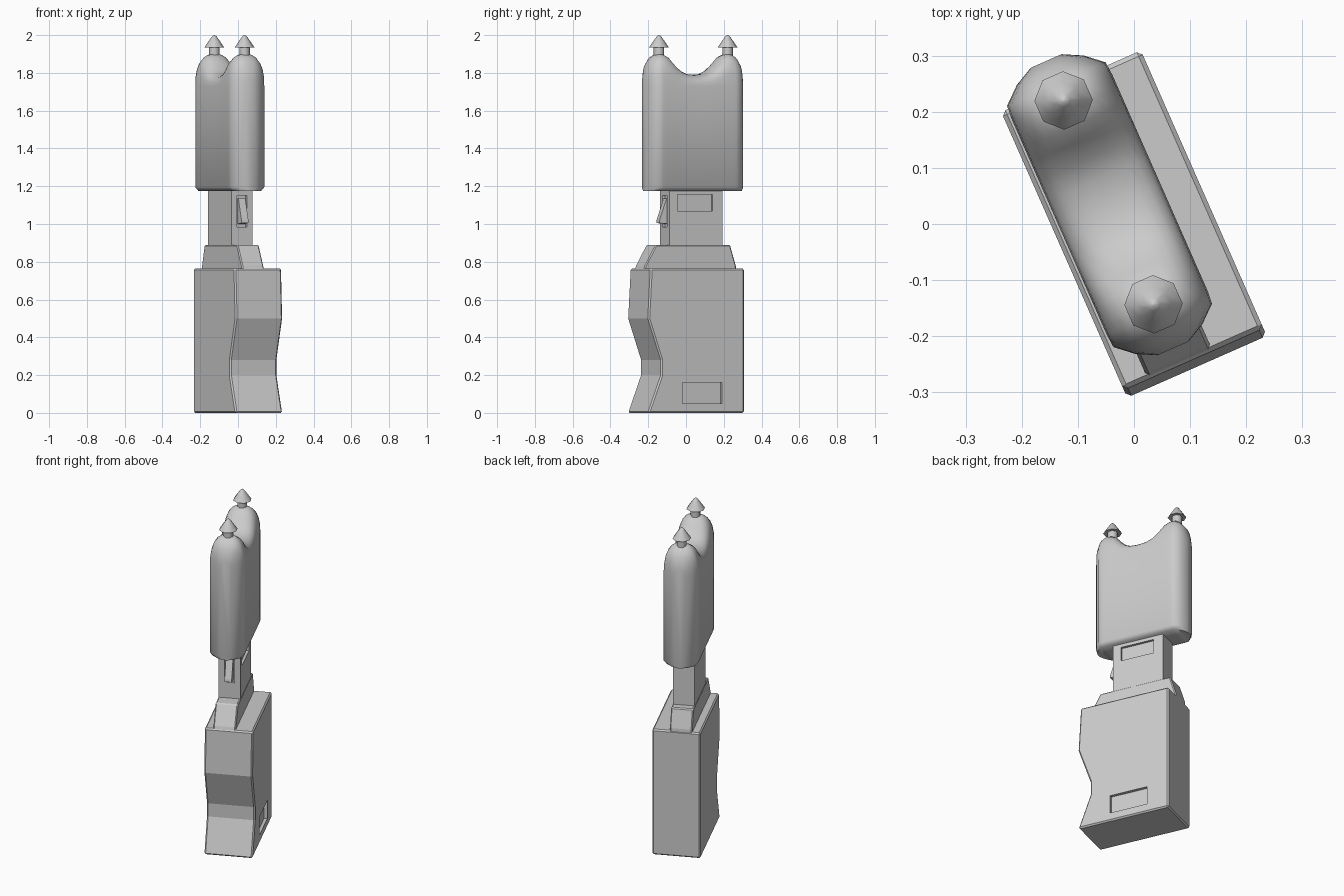
import bpy, bmesh, math
from mathutils import Vector

if "Cube" in bpy.data.objects:
    bpy.data.objects.remove(bpy.data.objects["Cube"], do_unlink=True)

TURN = math.radians(23.8)   # whole device stands turned about z
CX = -0.026                 # offset of neck and head from the body's middle

grey = bpy.data.materials.new("light grey")
grey.use_nodes = True
grey.diffuse_color = (0.6, 0.6, 0.6, 1)
grey.node_tree.nodes["Principled BSDF"].inputs["Base Color"].default_value = (0.6, 0.6, 0.6, 1)


def loft(name, rings, smooth=None, bevel=0, cutter=False):
    """Skin matching closed rings of points and cap both ends."""
    bm = bmesh.new()
    loops = [[bm.verts.new(p) for p in ring] for ring in rings]
    n = len(loops[0])
    for a, b in zip(loops, loops[1:]):
        for i in range(n):
            j = (i + 1) % n
            bm.faces.new((a[i], a[j], b[j], b[i]))
    bm.faces.new(loops[0])
    bm.faces.new(loops[-1])
    bmesh.ops.recalc_face_normals(bm, faces=bm.faces)
    mesh = bpy.data.meshes.new(name)
    bm.to_mesh(mesh)
    bm.free()
    mesh.materials.append(grey)
    ob = bpy.data.objects.new(name, mesh)
    ob.rotation_euler.z = TURN
    bpy.context.collection.objects.link(ob)
    if smooth:
        bpy.ops.object.select_all(action='DESELECT')
        ob.select_set(True)
        bpy.context.view_layer.objects.active = ob
        bpy.ops.object.shade_smooth_by_angle(angle=math.radians(smooth))
    if bevel:
        mod = ob.modifiers.new("edge bevel", 'BEVEL')
        mod.width, mod.segments = bevel, 1
        mod.limit_method, mod.angle_limit = 'ANGLE', math.radians(55)
    if cutter:
        ob.hide_render = True
        ob.hide_viewport = True
        ob.display_type = 'WIRE'
    return ob


def side_prism(name, profile, x0, x1, **kw):
    """Extrude a (y, z) profile across x."""
    return loft(name, [[(x, y, z) for y, z in profile] for x in (x0, x1)], **kw)


def box_profile(y0, y1, z0, z1):
    return [(y0, z0), (y1, z0), (y1, z1), (y0, z1)]


def cut(target, cutter):
    mod = target.modifiers.new("recess", 'BOOLEAN')
    mod.operation, mod.object, mod.solver = 'DIFFERENCE', cutter, 'EXACT'


# Body with a finger grip along the front
body = side_prism("body_grip", [(-.278, 0), (.278, 0), (.278, .765), (-.263, .765),
                                (-.278, .5), (-.203, .28), (-.203, .2)],
                  -.136, .136, bevel=.008)
cut(body, side_prism("body_panel_cutter", box_profile(-.08, .148, .05, .16),
                     .118, .16, cutter=True))

# Sloped shoulder and neck
side_prism("shoulder", [(-.262, .75), (.276, .75), (.274, .78), (.24, .89), (-.19, .89), (-.252, .78)],
           CX - .063, CX + .063, bevel=.006)
neck = side_prism("neck", box_profile(-.112, .195, .87, 1.2), CX - .061, CX + .061)
cut(neck, side_prism("neck_panel_cutter", box_profile(-.064, .138, 1.07, 1.155),
                     CX + .046, CX + .1, cutter=True))
cut(neck, side_prism("switch_slot_cutter", box_profile(-.15, -.097, .985, 1.15),
                     CX - .028, CX + .028, cutter=True))

# Tilted switch in the slot
side_prism("switch", [(-.095, 1.0), (-.152, 1.005), (-.15, 1.02), (-.11, 1.135), (-.095, 1.135)],
           CX - .02, CX + .02)

# Head: arched cross-sections swept along y, two humps with a dip between
half = [(0, .098, 1.79), (.05, .098, 1.795), (.09, .098, 1.815), (.125, .098, 1.85),
        (.155, .098, 1.885), (.185, .098, 1.9), (.21, .098, 1.9), (.235, .096, 1.885),
        (.262, .065, 1.85), (.28, .03, 1.78)]
stations = [(-y, w, h) for y, w, h in reversed(half[1:])] + half


def head_ring(y, w, h):
    rise = max(h - 1.73, .03)
    ring = [(CX + w - .018, 1.175), (CX + w, 1.195)]
    for k in range(13):
        t = math.pi * k / 12
        c = math.cos(t)
        ring.append((CX + w * math.copysign(abs(c) ** .75, c),
                     h - rise + rise * math.sin(t) ** .8))
    ring += [(CX - w, 1.195), (CX - w + .018, 1.175)]
    return [(x, y + .049, z) for x, z in ring]


loft("head", [head_ring(*s) for s in stations], smooth=50)

# Prongs: eight-sided stems with pointed caps
prong = [(.028, 1.87), (.028, 1.938), (.052, 1.935), (.032, 1.965), (.012, 1.993), (.003, 2.0)]
for label, y in (("front", -.145), ("back", .252)):
    loft(label + "_prong",
         [[(CX + r * math.cos(a), y + r * math.sin(a), z)
           for a in (math.pi * (k + .5) / 4 for k in range(8))] for r, z in prong],
         smooth=50)
